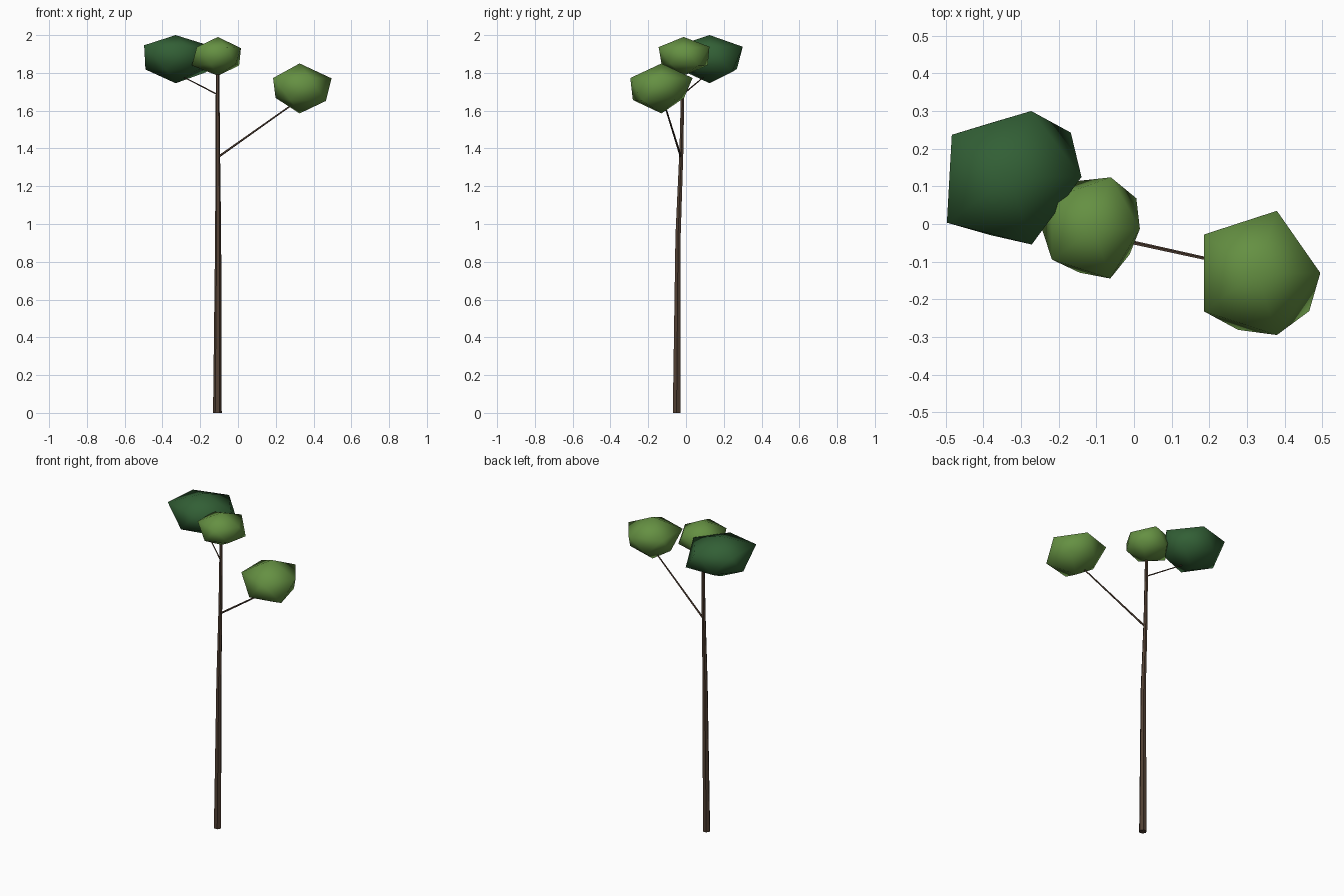
import bpy, bmesh, math
from mathutils import Vector

if "Cube" in bpy.data.objects:
    bpy.data.objects.remove(bpy.data.objects["Cube"])


def material(name, color):
    m = bpy.data.materials.new(name)
    m.diffuse_color = (*color, 1)
    m.use_nodes = True
    m.node_tree.nodes["Principled BSDF"].inputs["Base Color"].default_value = m.diffuse_color
    return m


BARK = material("bark", (0.085, 0.052, 0.034))
LIGHT = material("light_leaf", (0.13, 0.28, 0.055))
DARK = material("dark_leaf", (0.032, 0.115, 0.036))


def finish(name, bm, mat, angle):
    bmesh.ops.recalc_face_normals(bm, faces=bm.faces)
    me = bpy.data.meshes.new(name)
    bm.to_mesh(me)
    bm.free()
    me.materials.append(mat)
    ob = bpy.data.objects.new(name, me)
    bpy.context.collection.objects.link(ob)
    bpy.context.view_layer.objects.active = ob
    ob.select_set(True)
    bpy.ops.object.shade_smooth_by_angle(angle=math.radians(angle))
    ob.select_set(False)


def limb(name, stations, sides):
    """Tapered tube through (x, y, z, radius) stations."""
    bm = bmesh.new()
    pts = [Vector(s[:3]) for s in stations]
    q = (pts[-1] - pts[0]).to_track_quat('Z', 'Y')
    if len(pts) > 2:
        q.identity()
    rings = []
    for p, s in zip(pts, stations):
        rings.append([bm.verts.new(p + q @ Vector((s[3] * math.cos(a), s[3] * math.sin(a), 0)))
                      for a in (2 * math.pi * i / sides for i in range(sides))])
    for a, b in zip(rings, rings[1:]):
        for i in range(sides):
            j = (i + 1) % sides
            bm.faces.new((a[i], a[j], b[j], b[i]))
    bm.faces.new(rings[0][::-1])
    bm.faces.new(rings[-1])
    finish(name, bm, BARK, 30)


def leaf_clump(name, center, radii, mat):
    """Flattened icosphere with one radius per vertex, bottom to top."""
    bm = bmesh.new()
    bmesh.ops.create_icosphere(bm, subdivisions=1, radius=1)
    for v, r in zip(bm.verts, radii):
        v.co = Vector(center) + Vector((v.co.x, v.co.y, v.co.z * 0.7)) * r
    finish(name, bm, mat, 180)


# Trunk and branches
limb("trunk", [(-0.109, -0.05, 0, 0.023), (-0.105, -0.042, 0.94, 0.016),
               (-0.107, -0.024, 1.4, 0.012), (-0.108, -0.015, 1.87, 0.009)], 6)
limb("right_branch", [(-0.105, -0.027, 1.355, 0.006), (0.326, -0.122, 1.66, 0.004)], 5)
limb("left_branch", [(-0.107, -0.018, 1.685, 0.004), (-0.33, 0.12, 1.80, 0.003)], 5)

# Foliage clumps
leaf_clump("right_foliage", (0.326, -0.13, 1.712),
           [0.181, 0.193, 0.178, 0.142, 0.141, 0.145,
            0.194, 0.194, 0.194, 0.194, 0.189, 0.197], LIGHT)
leaf_clump("top_foliage", (-0.106, -0.013, 1.888),
           [0.147, 0.13, 0.137, 0.155, 0.15, 0.155,
            0.155, 0.155, 0.155, 0.161, 0.136, 0.146], LIGHT)
leaf_clump("left_foliage", (-0.33, 0.125, 1.874),
           [0.184, 0.17, 0.182, 0.179, 0.17, 0.224,
            0.211, 0.231, 0.213, 0.206, 0.213, 0.18], DARK)
